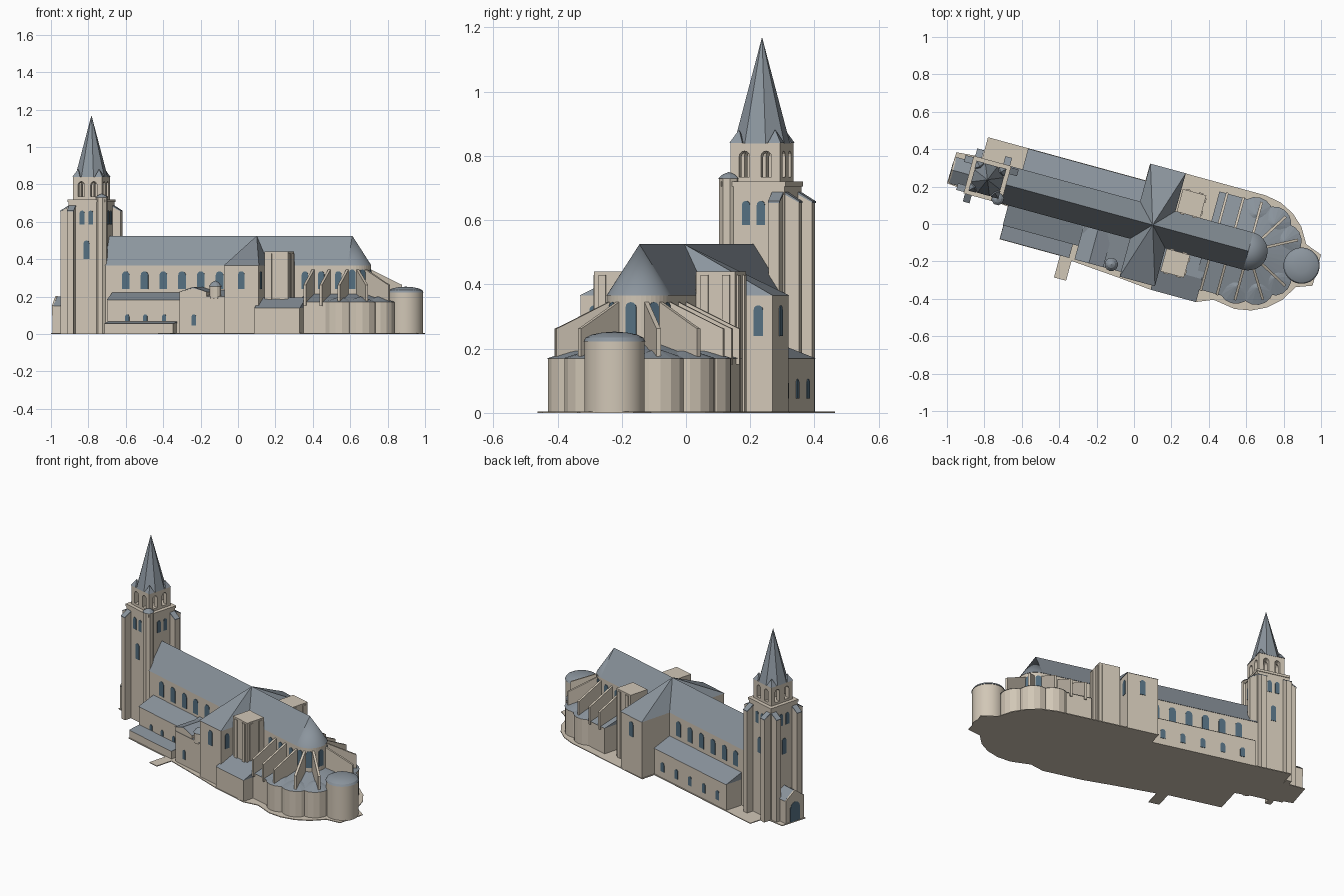
import bpy, bmesh
from math import radians, cos, sin, pi
from mathutils import Matrix, Vector

if "Cube" in bpy.data.objects:
    bpy.data.objects.remove(bpy.data.objects["Cube"])

# church frame: u runs along the nave, v across, origin at the crossing
FRAME = Matrix.Translation((0.10, -0.005, 0)) @ Matrix.Rotation(radians(-15.3), 4, 'Z')


def material(name, rgb):
    m = bpy.data.materials.new(name)
    m.diffuse_color = (*rgb, 1)
    m.use_nodes = True
    m.node_tree.nodes["Principled BSDF"].inputs["Base Color"].default_value = m.diffuse_color
    return m


STONE = material("stone", (0.64, 0.57, 0.47))
SLATE = material("slate", (0.26, 0.30, 0.34))
GLASS = material("glass", (0.09, 0.16, 0.22))


def loft(name, rings, mat, smooth=False):
    """Closed solid skinned through rings of equal point count."""
    bm = bmesh.new()
    vs = [[bm.verts.new(p) for p in r] for r in rings]
    n = len(rings[0])
    for a, b in zip(vs, vs[1:]):
        for i in range(n):
            j = (i + 1) % n
            bm.faces.new((a[i], a[j], b[j], b[i]))
    bm.faces.new(vs[0])
    bm.faces.new(vs[-1])
    bmesh.ops.remove_doubles(bm, verts=bm.verts, dist=1e-5)
    bmesh.ops.recalc_face_normals(bm, faces=bm.faces)
    me = bpy.data.meshes.new(name)
    bm.to_mesh(me)
    bm.free()
    me.materials.append(mat)
    if smooth:
        me.shade_smooth()
        me.set_sharp_from_angle(angle=radians(30))
    ob = bpy.data.objects.new(name, me)
    bpy.context.collection.objects.link(ob)
    ob.matrix_world = FRAME
    return ob


def at(pts, z):
    return [(p[0], p[1], z) for p in pts]


def prism(name, pts, z0, z1, mat=STONE):
    return loft(name, [at(pts, z0), at(pts, z1)], mat)


def rect(u0, u1, v0, v1):
    return [(u0, v0), (u1, v0), (u1, v1), (u0, v1)]


def box(name, u0, u1, v0, v1, z0, z1, mat=STONE):
    return prism(name, rect(u0, u1, v0, v1), z0, z1, mat)


def shed(name, u0, u1, v_in, v_out, z_in, z_out):
    """Lean-to roof falling from v_in to v_out."""
    prof = [(v_in, z_out), (v_out, z_out), (v_in, z_in)]
    return loft(name, [[(u, v, z) for v, z in prof] for u in (u0, u1)], SLATE)


def gable(name, u0, u1, half, z0, z1):
    prof = [(-half, z0), (half, z0), (0, z1)]
    return loft(name, [[(u, v, z) for v, z in prof] for u in (u0, u1)], SLATE)


def circle(u, v, r, n, a0=0.0):
    return [(u + r * cos(a0 + 2 * pi * i / n), v + r * sin(a0 + 2 * pi * i / n)) for i in range(n)]


def turned(name, u, v, prof, n, mat, a0=0.0, smooth=False):
    return loft(name, [at(circle(u, v, r, n, a0), z) for r, z in prof], mat, smooth)


def window(name, u, v, ang, z0, z1, w, depth=0.003, mat=GLASS):
    """Round-headed panel whose outward normal points along ang (degrees)."""
    a = radians(ang)
    n, t = Vector((cos(a), sin(a), 0)), Vector((-sin(a), cos(a), 0))
    h = w / 2
    prof = [(-h, z0), (h, z0)] + [(h * cos(k * pi / 6), z1 - h + h * sin(k * pi / 6)) for k in range(7)]
    c = Vector((u, v, 0))
    return loft(name, [[c + n * d + t * x + Vector((0, 0, z)) for x, z in prof]
                       for d in (-depth, depth)], mat)


def fin(name, u, v, ang, prof, th):
    """Slab with (reach, z) profile, standing out from a wall along ang."""
    a = radians(ang)
    n, t = Vector((cos(a), sin(a), 0)), Vector((-sin(a), cos(a), 0))
    c = Vector((u, v, 0))
    return loft(name, [[c + n * d + t * s + Vector((0, 0, z)) for d, z in prof]
                       for s in (-th / 2, th / 2)], STONE)


APSE = 0.53


def apse_outline(r, u0, n=20):
    return [(u0, -r)] + [(APSE + r * cos(-pi / 2 + pi * i / n), r * sin(-pi / 2 + pi * i / n))
                         for i in range(n + 1)] + [(u0, r)]


# ground slab
plate = [(-1.12, -.075), (-.77, -.11), (-.77, -.29), (-.435, -.29), (-.435, -.41), (-.368, -.41),
         (-.368, -.30), (-.10, -.32), (.08, -.337), (.33, -.337), (.42, -.30)]
plate += [(APSE + .318 * cos(radians(a)), .318 * sin(radians(a))) for a in (-88, -72, -56, -40, -22)]
plate += [(.91, -.088), (.91, .084)]
plate += [(APSE + .312 * cos(radians(a)), .312 * sin(radians(a))) for a in (22, 40, 56, 72, 88)]
plate += [(.10, .312), (-.10, .312), (-.10, .22), (-.973, .22), (-.973, .11), (-1.115, .098)]
prism("ground_slab", plate, 0, .005)

# nave, choir and rounded east end
prism("nave_choir_wall", apse_outline(.1, -.82), 0, .365)
gable("nave_roof", -.82, APSE, .103, .365, .525)
turned("apse_roof", APSE, 0, [(.103, .365), (0, .525)], 32, SLATE, smooth=True)
for s in (-1, 1):
    for i in range(6):
        window("nave_window", -.698 + .104 * i, s * .1, s * 90, .24, .335, .042)
    for u in (.295, .385, .48):
        window("choir_window", u, s * .1, s * 90, .24, .335, .035)
for a in (-75, -42, 0, 42, 75):
    window("apse_window", APSE + .099 * cos(radians(a)), .099 * sin(radians(a)), a, .24, .345, .035)

# transept with pyramid roof
box("transept_wall", -.095, .095, -.31, .31, 0, .365)
loft("transept_roof", [at(rect(-.098, .098, -.313, .313), .365), [(0, 0, .525)] * 4], SLATE)
for s in (-1, 1):
    window("transept_end_window", 0, s * .31, s * 90, .24, .335, .035)
    window("transept_side_window", .095, s * .265, 0, .24, .335, .03)

# two flat-topped stump towers beside the choir
for s in (-1, 1):
    c = s * .165
    box("stump_tower", .105, .235, c - .063, c + .063, 0, .44)
    for u in (.135, .205):
        box("stump_pilaster", u - .012, u + .012, c - .069, c + .069, 0, .43)
    for v in (c - .035, c + .035):
        box("stump_pilaster", .235, .241, v - .012, v + .012, 0, .43)

# north aisle
box("north_aisle", -.75, -.09, .09, .215, 0, .17)
shed("north_aisle_roof", -.75, -.09, .1, .218, .215, .17)
for i in range(5):
    window("aisle_window", -.67 + .125 * i, .215, 90, .045, .105, .03)

# south aisle, low annex and porch block
box("south_aisle", -.77, -.09, -.21, -.09, 0, .182)
shed("south_aisle_roof", -.773, -.09, -.1, -.213, .222, .182)
box("south_annex", -.766, -.386, -.285, -.2, 0, .055)
shed("south_annex_roof", -.769, -.384, -.21, -.288, .066, .055)
for u in (-.66, -.56, -.455):
    window("aisle_window", u, -.21, -90, .07, .105, .022)
box("south_block", -.35, -.09, -.285, -.09, 0, .2)
shed("south_block_roof", -.35, -.09, -.1, -.287, .235, .2)
loft("south_block_gable", [[(u, v, z) for u, z in ((-.35, .195), (-.2, .195), (-.2, .225), (-.275, .245), (-.35, .225))]
                           for v in (-.285, -.2)], STONE)
loft("south_gable_roof", [[(u, v, z) for u, z in ((-.355, .224), (-.275, .245), (-.195, .224), (-.275, .252))]
                          for v in (-.288, -.1)], SLATE)
window("block_window", -.27, -.285, -90, .045, .105, .024)
turned("south_turret", -.158, -.262, [(.032, .19), (.032, .255)], 12, STONE)
turned("south_turret_roof", -.158, -.262, [(.036, .255), (.02, .275), (0, .285)], 12, SLATE)

# south sacristy
box("sacristy", .08, .33, -.335, -.1, 0, .14)
shed("sacristy_roof", .08, .332, -.21, -.337, .195, .14)
box("sacristy_link", .08, .33, -.21, -.1, .1, .195, SLATE)

# ambulatory, chapels and domed end chapel
prism("ambulatory_wall", apse_outline(.262, .3), 0, .17)
loft("ambulatory_roof", [at(apse_outline(.267, .297), .17), at(apse_outline(.095, .297), .215)], SLATE)
for a in (-94, -62, -31, 31, 62, 94):
    u, v = APSE + .2 * cos(radians(a)), .2 * sin(radians(a))
    turned("chapel_wall", u, v, [(.09, 0), (.09, .17)], 16, STONE)
    turned("chapel_roof", u, v, [(.093, .17), (0, .2)], 16, SLATE)
box("end_chapel_link", .72, .825, -.085, .085, 0, .17)
turned("end_chapel_wall", .825, 0, [(.094, 0), (.094, .222)], 32, STONE, smooth=True)
turned("end_chapel_dome", .825, 0, [(.097, .222), (.09, .234), (.07, .244), (.04, .25), (0, .253)],
       32, SLATE, smooth=True)

# flying buttresses
FLY = [(-.01, .18), (.172, .15), (.172, .262), (.15, .272), (-.01, .35)]
for s in (-1, 1):
    for u in (.34, .43, APSE):
        fin("flying_buttress", u, s * .1, s * 90, FLY, .014)
    for a in (28, 58):
        fin("flying_buttress", APSE + .1 * cos(radians(a)), s * .1 * sin(radians(a)), s * a, FLY, .014)

# west tower
T = -.916
box("tower_body", T - .1, T + .1, -.1, .1, 0, .717)
box("tower_cornice", T - .104, T + .104, -.104, .104, .705, .72)
belfry = box("belfry", T - .08, T + .08, -.08, .08, .717, .84)
for k in range(2):
    for o in (-.035, .035):
        pos = (T, o) if k == 0 else (T + o, 0)
        cut = window("belfry_opening_cutter", *pos, 90 * k, .735, .815, .034, .2, STONE)
        cut.hide_render = True
        cut.hide_set(True)
        mod = belfry.modifiers.new("opening", 'BOOLEAN')
        mod.operation, mod.object, mod.solver = 'DIFFERENCE', cut, 'EXACT'
turned("spire", T, 0, [(.088, .838), (0, 1.17)], 8, SLATE, pi / 8)
for a in (-1, 1):
    for b in (-1, 1):
        pu, pv = T + a * .062, b * .062
        loft("spire_pinnacle", [at(rect(pu - .021, pu + .021, pv - .021, pv + .021), .84),
                                [(pu + a * -.004, pv + b * -.004, .882)] * 4], SLATE)

# tower buttresses, paired at the corners, with weathered caps
for ang in (0, 90, 180, 270):
    a = radians(ang)
    for o in (-.078, .078):
        u, v = T + .1 * cos(a) - o * sin(a), .1 * sin(a) + o * cos(a)
        if u > T and v < -.05:
            continue
        fin("tower_buttress", u, v, ang, [(-.01, 0), (.045, 0), (.045, .655), (-.01, .685)], .034)
        cap = fin("buttress_cap", u, v, ang, [(-.01, .685), (.047, .654), (.047, .659), (-.01, .694)], .037)
        cap.data.materials[0] = SLATE
    for o in (-.024, .024):
        window("tower_window", T + .1 * cos(a) - o * sin(a), .1 * sin(a) + o * cos(a), ang, .585, .66, .026)
    if ang:
        window("tower_window", T + .1 * cos(a), .1 * sin(a), ang, .40, .50, .032)

# stair turret on the tower corner
turned("stair_turret", T + .08, -.085, [(.031, 0), (.031, .73)], 8, STONE, pi / 8)
turned("stair_turret_cap", T + .08, -.085, [(.034, .73), (.02, .742), (0, .75)], 8, SLATE, pi / 8)

# west porch
box("porch_wall", -1.113, -1.0, -.068, .068, 0, .15)
gable("porch_roof", -1.108, -1.0, .073, .15, .2)
loft("porch_front", [[(u, v, z) for v, z in ((-.068, .1), (.068, .1), (.068, .152), (0, .203), (-.068, .152))]
                     for u in (-1.116, -1.106)], STONE)
window("porch_door", -1.115, 0, 180, .006, .13, .07)
